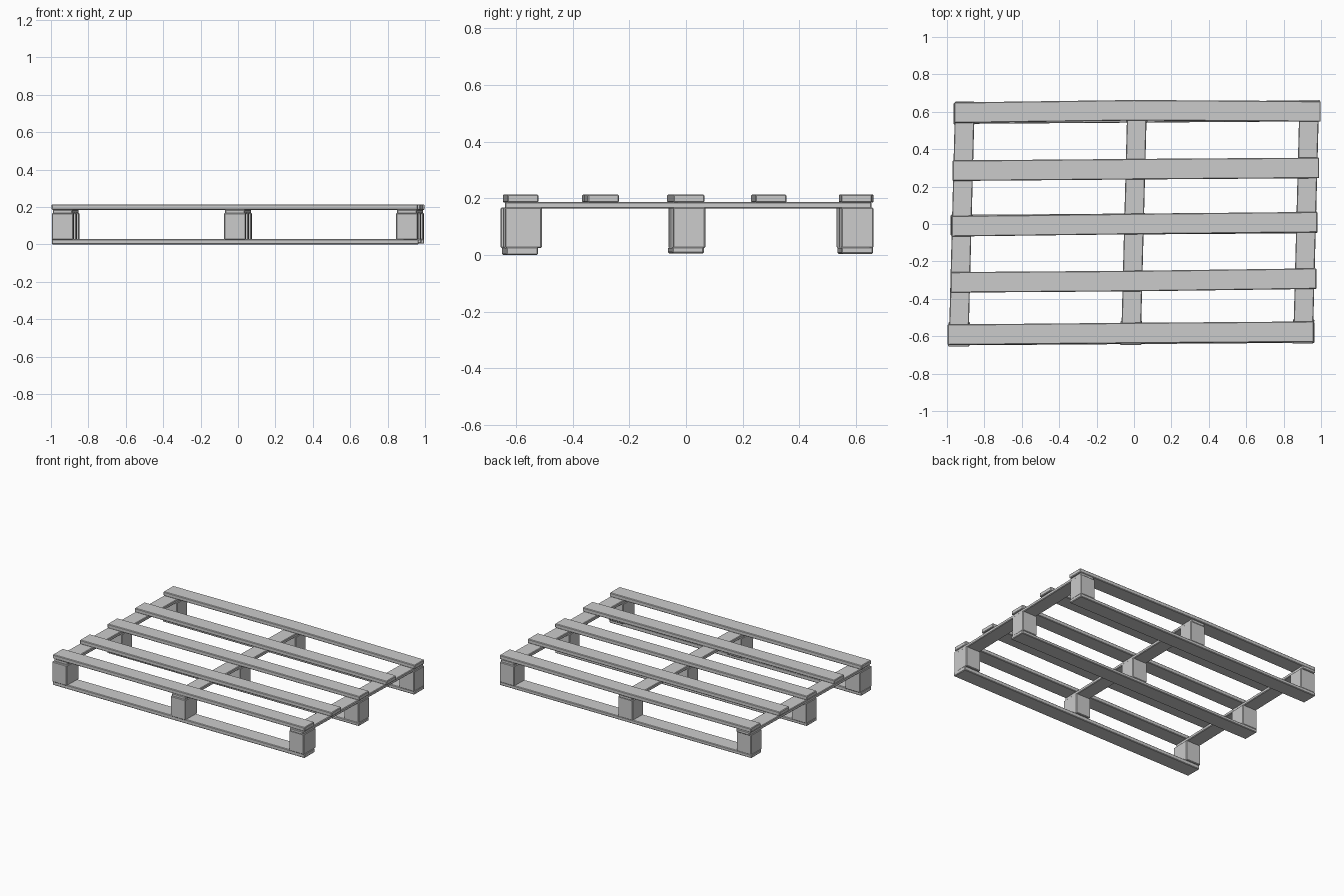
import bpy, bmesh
from mathutils import Vector

if "Cube" in bpy.data.objects:
    bpy.data.objects.remove(bpy.data.objects["Cube"])


def beam(name, path, width, z0, z1, bevel=0.004):
    """Board following a flat path of (x, y) points, with plain ends."""
    pts = [Vector(p) for p in path]
    along = (pts[-1] - pts[0]).normalized()
    # board ends stay square to the main axis of the board
    side = Vector((0, 1)) if abs(along.x) > abs(along.y) else Vector((1, 0))
    bm = bmesh.new()
    rings = []
    for p in pts:
        a, b = p - side * width / 2, p + side * width / 2
        rings.append([bm.verts.new((q.x, q.y, z))
                      for q, z in ((a, z0), (b, z0), (b, z1), (a, z1))])
    for r, s in zip(rings, rings[1:]):
        for i in range(4):
            j = (i + 1) % 4
            bm.faces.new((r[i], r[j], s[j], s[i]))
    bm.faces.new(rings[0])
    bm.faces.new(rings[-1][::-1])
    bmesh.ops.recalc_face_normals(bm, faces=bm.faces)
    mesh = bpy.data.meshes.new(name)
    bm.to_mesh(mesh)
    bm.free()
    obj = bpy.data.objects.new(name, mesh)
    bpy.context.collection.objects.link(obj)
    mod = obj.modifiers.new("worn_edges", 'BEVEL')
    mod.width = bevel
    mod.segments = 1
    return obj


# Five deck slats: left, middle and right centre points, slightly crooked
slats = [
    ((-0.996, -0.592), (0.0, -0.583), (0.962, -0.576)),
    ((-0.980, -0.312), (0.0, -0.305), (0.975, -0.292)),
    ((-0.975, -0.012), (0.0, 0.000), (0.980, 0.010)),
    ((-0.970, 0.285), (0.0, 0.293), (0.990, 0.300)),
    ((-0.962, 0.595), (0.0, 0.608), (0.998, 0.602)),
]
for i, path in enumerate(slats):
    beam(f"deck_slat_{i + 1}", path, 0.11, 0.185, 0.214)

# Three cross boards under the deck, leaning with the skewed frame
cross_x = {"left": -0.921, "middle": 0.0, "right": 0.92}
row_y = {"front": -0.582, "centre": 0.003, "back": 0.597}


def skew(x, y):
    return x + 0.026 * y


for side, x in cross_x.items():
    beam(f"cross_board_{side}",
         ((skew(x, -0.64), -0.64), (skew(x, 0.655), 0.655)),
         0.105, 0.164, 0.187)

# Nine spacer blocks
for row, y in row_y.items():
    depth = 0.065 if row == "front" else 0.057
    for side, x in cross_x.items():
        shift = 0.008 * (x / 0.92)
        beam(f"block_{row}_{side}",
             ((skew(x, y - depth), y + shift - depth),
              (skew(x, y + depth), y + shift + depth)),
             0.115, 0.025, 0.168)

# Three skids along the bottom
for row, y, z0 in (("front", -0.586, 0.0), ("centre", 0.0, 0.006), ("back", 0.598, 0.004)):
    dx = 0.025 * y
    beam(f"bottom_skid_{row}",
         ((-0.980 + dx, y - 0.007), (dx, y), (0.980 + dx, y + 0.007)),
         0.112, z0, 0.029)
